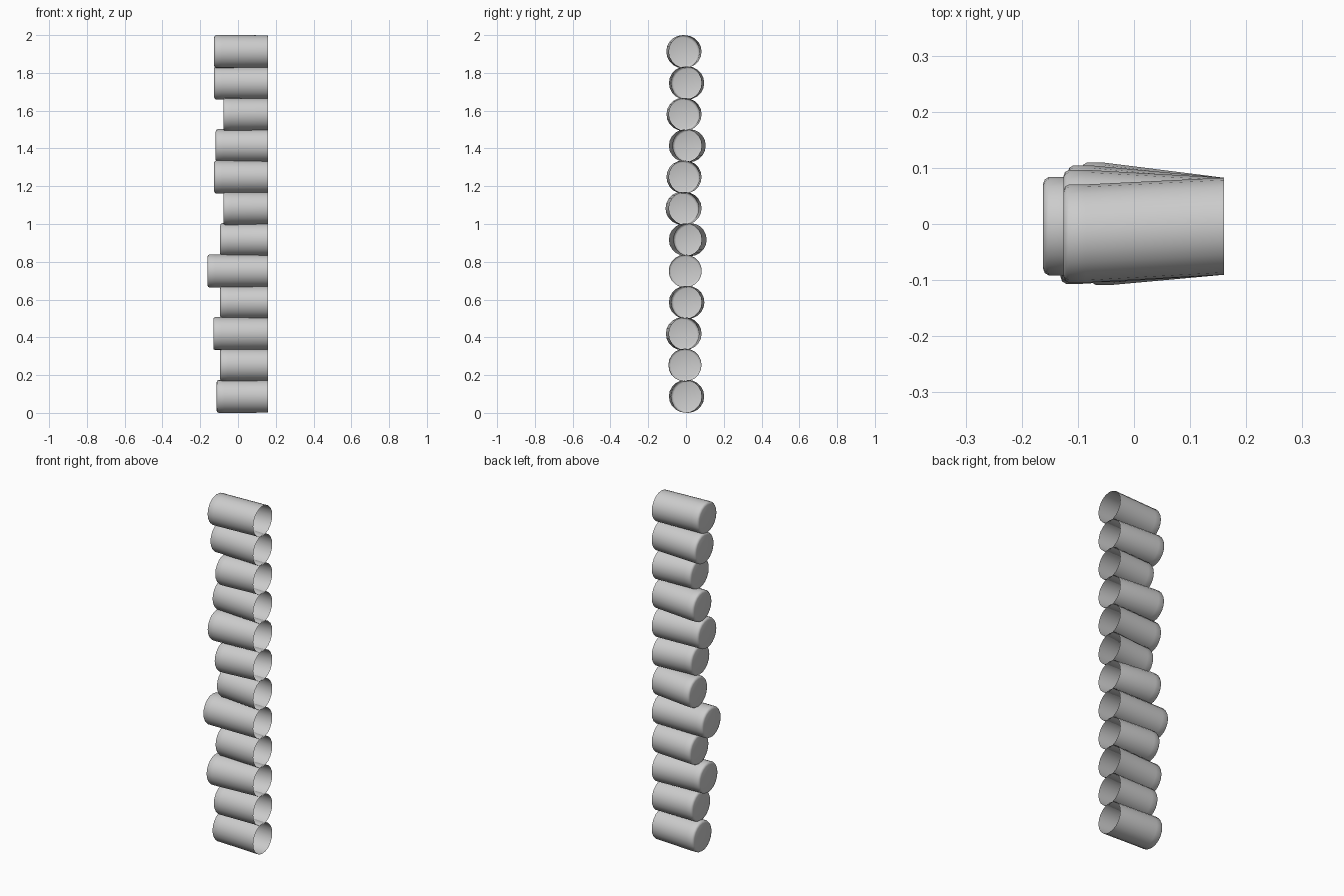
import bpy, bmesh, math

cube = bpy.data.objects.get("Cube")
if cube:
    bpy.data.objects.remove(cube, do_unlink=True)

grey = bpy.data.materials.new("plain grey")
grey.use_nodes = True
colour = (0.6, 0.6, 0.6, 1)
grey.diffuse_color = colour
grey.node_tree.nodes["Principled BSDF"].inputs["Base Color"].default_value = colour

SIDES = 20
RADIUS = 0.0875
OPEN_X = 0.16
OPEN_Y = -0.004
PITCH = (2 - 2 * RADIUS) / 11


def make_tube(name, cap_x, cap_y, z):
    """Thin tube, open at +x, closed with a rounded rim at -x, sheared sideways."""
    # stations from open end to cap: x, sideways centre, radius
    stations = [
        (OPEN_X, OPEN_Y, RADIUS - 0.001),
        (cap_x + 0.04, cap_y, RADIUS),
        (cap_x + 0.01, cap_y, RADIUS),
        (cap_x + 0.003, cap_y, RADIUS - 0.004),
        (cap_x, cap_y, RADIUS - 0.012),
    ]
    bm = bmesh.new()
    rings = []
    for x, y, r in stations:
        angles = [2 * math.pi * k / SIDES for k in range(SIDES)]
        rings.append([bm.verts.new((x, y + r * math.cos(a), z + r * math.sin(a)))
                      for a in angles])
    for a, b in zip(rings, rings[1:]):
        for k in range(SIDES):
            n = (k + 1) % SIDES
            bm.faces.new((a[k], a[n], b[n], b[k]))
    bm.faces.new(rings[-1])
    bm.normal_update()
    # the cap must look along -x
    if bm.faces[:][-1].normal.x > 0:
        bm.faces[:][-1].normal_flip()
    for f in bm.faces[:][:-1]:
        c = f.calc_center_median()
        if f.normal.z * (c.z - z) + f.normal.y * (c.y - cap_y) < 0:
            f.normal_flip()
    mesh = bpy.data.meshes.new(name)
    bm.to_mesh(mesh)
    bm.free()
    mesh.materials.append(grey)
    obj = bpy.data.objects.new(name, mesh)
    bpy.context.collection.objects.link(obj)
    return obj


# cap position (x, y) of every tube, bottom to top
caps = [
    (-0.113, 0.009), (-0.094, -0.006), (-0.131, -0.019), (-0.094, 0.010),
    (-0.162, -0.004), (-0.094, 0.022), (-0.078, -0.021), (-0.126, -0.016),
    (-0.118, 0.017), (-0.078, -0.016), (-0.126, 0.009), (-0.126, -0.017),
]

bpy.ops.object.select_all(action="DESELECT")
for i, (x, y) in enumerate(caps):
    tube = make_tube(f"tube_{i + 1}", x, y, RADIUS + i * PITCH)
    tube.select_set(True)
    bpy.context.view_layer.objects.active = tube
bpy.ops.object.shade_smooth_by_angle(angle=math.radians(40))
